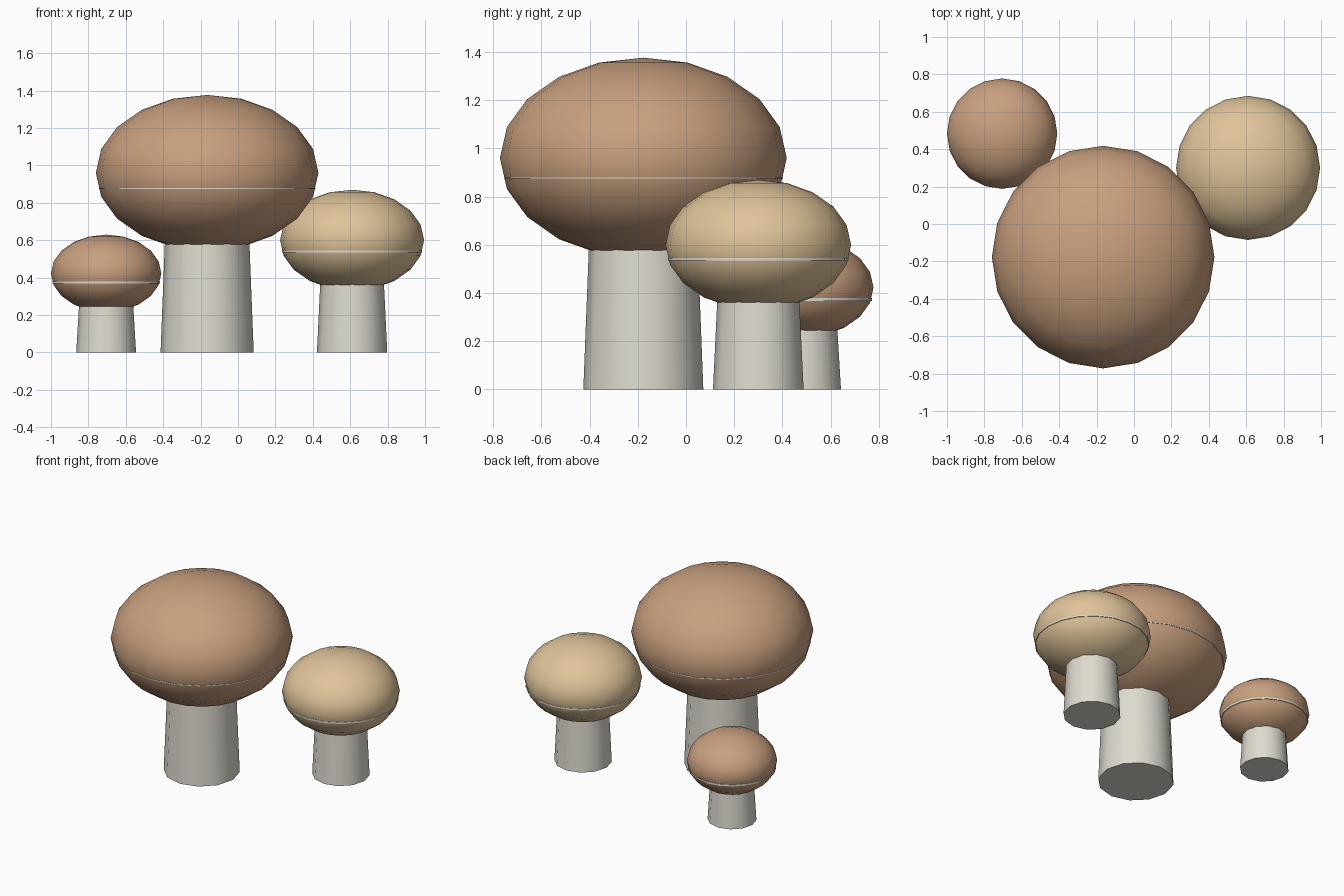
import bpy
import math

cube = bpy.data.objects.get("Cube")
if cube:
    bpy.data.objects.remove(cube, do_unlink=True)


def make_material(name, rgb):
    mat = bpy.data.materials.new(name)
    mat.use_nodes = True
    mat.diffuse_color = (*rgb, 1)
    mat.node_tree.nodes["Principled BSDF"].inputs["Base Color"].default_value = (*rgb, 1)
    return mat


brown = make_material("warm brown", (0.58, 0.35, 0.21))
tan = make_material("pale tan", (0.74, 0.55, 0.32))
ivory = make_material("ivory", (0.73, 0.71, 0.63))


def finish(name, mat):
    obj = bpy.context.object
    obj.name = name
    obj.data.materials.append(mat)
    bpy.ops.object.transform_apply(location=False, rotation=False, scale=True)
    bpy.ops.object.shade_smooth_by_angle(angle=math.radians(40))
    return obj


def mushroom(name, x, y, cap_z, cap_r, cap_mat, stem_r, stem_slope, rim_z, rim_r, rim_depth):
    # Tapered stem, ending inside the cap
    bpy.ops.mesh.primitive_cone_add(
        vertices=12, radius1=stem_r, radius2=stem_r - stem_slope * cap_z * 0.8,
        depth=cap_z * 0.8, location=(x, y, cap_z * 0.4))
    finish(name + "_stem", ivory)

    # Squashed round cap
    bpy.ops.mesh.primitive_uv_sphere_add(
        segments=20, ring_count=10, radius=cap_r, location=(x, y, cap_z))
    bpy.context.object.scale.z = 0.7
    finish(name + "_cap", cap_mat)

    # Gill disc whose edge just shows around the cap
    bpy.ops.mesh.primitive_cylinder_add(
        vertices=20, radius=rim_r, depth=rim_depth, location=(x, y, rim_z))
    finish(name + "_gill_disc", ivory)


mushroom("large", -0.165, -0.177, 0.96, 0.595, brown, 0.249, 0.039, 0.877, 0.579, 0.005)
mushroom("medium", 0.61, 0.30, 0.60, 0.385, tan, 0.188, 0.048, 0.54, 0.375, 0.011)
mushroom("small", -0.705, 0.483, 0.423, 0.295, brown, 0.16, 0.06, 0.374, 0.288, 0.012)
